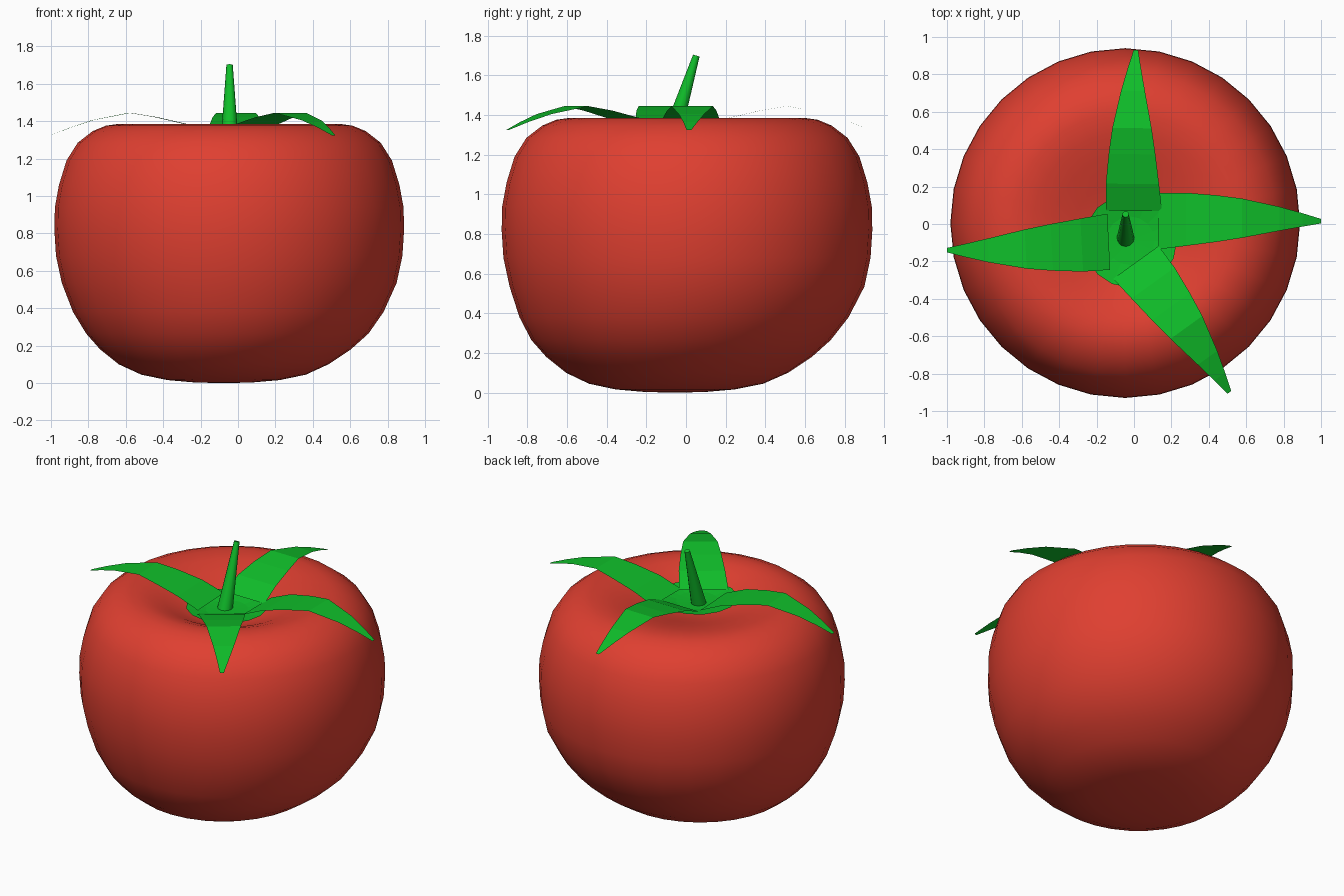
import bpy, bmesh, math
from mathutils import Vector, Matrix

if "Cube" in bpy.data.objects:
    bpy.data.objects.remove(bpy.data.objects["Cube"])


def material(name, rgb):
    m = bpy.data.materials.new(name)
    m.diffuse_color = (*rgb, 1)
    m.use_nodes = True
    m.node_tree.nodes["Principled BSDF"].inputs["Base Color"].default_value = m.diffuse_color
    return m


def finish(name, bm, mat, smooth=False):
    me = bpy.data.meshes.new(name)
    bmesh.ops.recalc_face_normals(bm, faces=bm.faces)
    bm.to_mesh(me)
    bm.free()
    me.materials.append(mat)
    for p in me.polygons:
        p.use_smooth = smooth
    ob = bpy.data.objects.new(name, me)
    bpy.context.collection.objects.link(ob)
    return ob


def loft(bm, rings, closed=True):
    rows = [[bm.verts.new(p) for p in r] for r in rings]
    n = len(rows[0])
    for a, b in zip(rows, rows[1:]):
        for i in range(n if closed else n - 1):
            j = (i + 1) % n
            bm.faces.new((a[i], a[j], b[j], b[i]))
    return rows


def fan(bm, row, centre):
    c = bm.verts.new(centre)
    for i in range(len(row)):
        bm.faces.new((row[i], row[(i + 1) % len(row)], c))


def ring(c, r, n):
    return [Vector(c) + Vector((r * math.cos(2 * math.pi * i / n),
                                r * math.sin(2 * math.pi * i / n), 0)) for i in range(n)]


red = material("red_skin", (0.74, 0.05, 0.03))
green = material("green_leaf", (0.005, 0.52, 0.023))

# Fruit: turned profile (radius, height, x shift, y shift) with a dimple on top
profile = [(.15, .003, -.03, -.06), (.3, .016, -.03, -.06), (.44, .045, -.03, -.055),
           (.56, .10, -.03, -.05), (.67, .18, -.02, -.04), (.755, .265, -.01, -.03),
           (.83, .38, -.005, -.015), (.895, .535, 0, 0), (.926, .68, 0, 0),
           (.935, .82, 0, 0), (.932, .94, 0, 0), (.91, 1.06, 0, 0), (.87, 1.19, 0, 0),
           (.81, 1.285, 0, 0), (.73, 1.347, 0, 0), (.66, 1.376, 0, 0),
           (.59, 1.386, 0, 0), (.5, 1.374, .005, -.02), (.4, 1.345, .01, -.04),
           (.3, 1.308, .015, -.065), (.2, 1.275, .02, -.08), (.1, 1.255, .02, -.085)]
bm = bmesh.new()
rows = loft(bm, [ring((-.047 + dx, .005 + dy, z), r, 32) for r, z, dx, dy in profile])
fan(bm, rows[0], (-.077, -.055, 0))
fan(bm, rows[-1], (-.027, -.08, 1.25))
finish("fruit", bm, red, True)

# Calyx disc: shallow cup in the dimple
bm = bmesh.new()
rows = loft(bm, [ring((-.02, -.09, 1.325), .25, 16), ring((-.02, -.09, 1.305), .13, 16)])
fan(bm, rows[-1], (-.02, -.09, 1.3))
finish("calyx_disc", bm, green)

# Four arched leaves: (distance, half width, height, sideways bow)
section = [(0, .15, 1.325, 0), (.145, .142, 1.385, .01), (.305, .125, 1.422, .014),
           (.445, .105, 1.445, .016), (.645, .064, 1.405, .013), (.765, .036, 1.365, .007),
           (.865, .012, 1.325, 0)]
leaves = [("right", (.132, .015), (1.0, .015)), ("back", (0, .07), (.01, .93)),
          ("left", (-.135, -.095), (-1.0, -.14)), ("front", (.01, -.205), (.51, -.9))]
for side, base, tip in leaves:
    base, tip = Vector(base), Vector(tip)
    along = tip - base
    scale = along.length / .865
    along.normalize()
    across = Vector((-along.y, along.x))
    strips = []
    for d, w, z, bow in section:
        c = base + along * d * scale
        strips.append([(*(c + across * (bow + k)), z) for k in (-w, w)])
    bm = bmesh.new()
    loft(bm, strips, closed=False)
    for f in bm.faces:
        if f.normal.z < 0:
            f.normal_flip()
    finish(side + "_leaf", bm, green)

# Stem: tapered and leaning back
a, b = Vector((-.045, -.076, 1.285)), Vector((-.045, .052, 1.70))
bm = bmesh.new()
bmesh.ops.create_cone(bm, cap_ends=True, segments=12, radius1=.048, radius2=.017,
                      depth=(b - a).length)
turn = (b - a).to_track_quat('Z', 'Y').to_matrix().to_4x4()
bm.transform(Matrix.Translation((a + b) / 2) @ turn)
stem = finish("stem", bm, green)
bpy.context.view_layer.objects.active = stem
stem.select_set(True)
bpy.ops.object.shade_smooth_by_angle()

# Leaves and disc face upward
for ob in bpy.data.objects:
    if ob.name.endswith("_leaf") or ob.name == "calyx_disc":
        if sum(p.normal.z * p.area for p in ob.data.polygons) < 0:
            ob.data.flip_normals()
